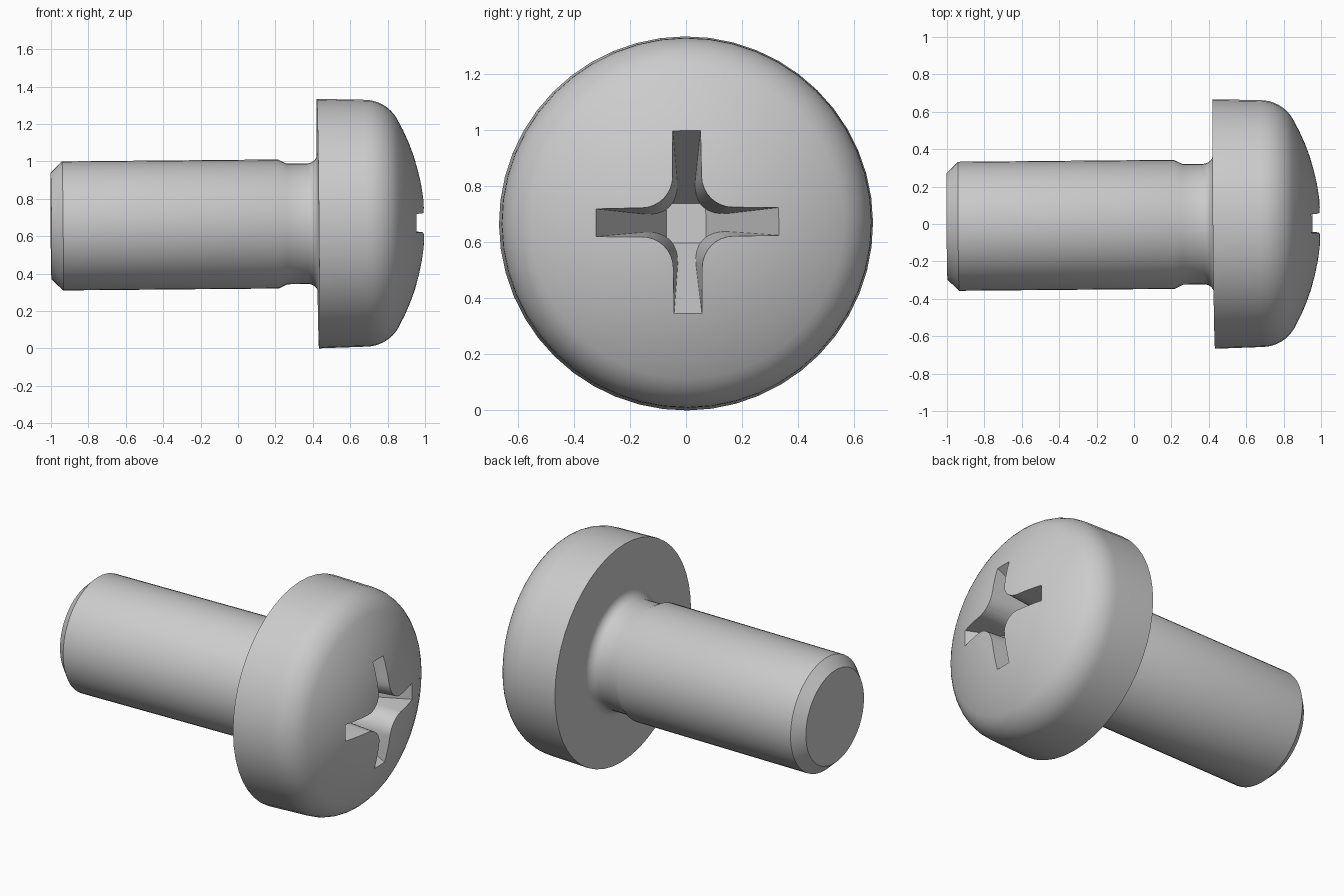
import bpy, bmesh
from math import sin, cos, pi, hypot, atan2, asin
from mathutils import Matrix, Vector

if "Cube" in bpy.data.objects:
    bpy.data.objects.remove(bpy.data.objects["Cube"])

SEGMENTS = 48


def make_object(name, bm):
    bmesh.ops.recalc_face_normals(bm, faces=bm.faces)
    mesh = bpy.data.meshes.new(name)
    bm.to_mesh(mesh)
    bm.free()
    ob = bpy.data.objects.new(name, mesh)
    bpy.context.collection.objects.link(ob)
    return ob


def lathe(name, profile):
    """Revolve (x, radius) points about the x axis."""
    bm = bmesh.new()
    vs = [bm.verts.new((x, 0, r)) for x, r in profile]
    es = [bm.edges.new(p) for p in zip(vs, vs[1:])]
    bmesh.ops.spin(bm, geom=vs + es, cent=(0, 0, 0), axis=(1, 0, 0),
                   angle=2 * pi, steps=SEGMENTS)
    bmesh.ops.remove_doubles(bm, verts=bm.verts, dist=1e-4)
    return make_object(name, bm)


def loft(name, x0, outline0, x1, outline1):
    """Capped solid between two (y, z) outlines."""
    bm = bmesh.new()
    a = [bm.verts.new((x0, y, z)) for y, z in outline0]
    b = [bm.verts.new((x1, y, z)) for y, z in outline1]
    n = len(a)
    for i in range(n):
        j = (i + 1) % n
        bm.faces.new((a[i], a[j], b[j], b[i]))
    bm.faces.new(a)
    bm.faces.new(b)
    return make_object(name, bm)


def boolean(ob, cutter, operation):
    mod = ob.modifiers.new("cut", 'BOOLEAN')
    mod.object, mod.operation, mod.solver = cutter, operation, 'EXACT'
    bpy.context.view_layer.objects.active = ob
    bpy.ops.object.modifier_apply(modifier=mod.name)
    bpy.data.objects.remove(cutter)


def cross(w, f, length=0.6, steps=8):
    """Plus-shaped outline, arm half width w, inner corners rounded."""
    quad = [(length, w)]
    for i in range(steps + 1):
        t = -pi / 2 - i * pi / 2 / steps
        quad.append((f + (f - w) * cos(t), f + (f - w) * sin(t)))
    quad.append((w, length))
    pts = []
    for c, s in ((1, 0), (0, 1), (-1, 0), (0, -1)):
        pts += [(c * y - s * z, s * y + c * z) for y, z in quad]
    return pts


def square(h):
    return [(h, h), (-h, h), (-h, -h), (h, -h)]


# shank with chamfered tip, undercut neck and fillet below the head
profile = [(-1, 0), (-1, 0.285), (-0.938, 0.345), (0.215, 0.345),
           (0.26, 0.323), (0.372, 0.322)]
for i in range(1, 7):
    t = i * pi / 12
    profile.append((0.372 + 0.055 * sin(t), 0.377 - 0.055 * cos(t)))

# pan head: straight side, rounded shoulder, shallow dome
R, rho, cx = 1.14, 0.2, -0.14
profile += [(0.427, 0.667)]
fr = 0.66 - rho
fx = cx + ((R - rho) ** 2 - fr ** 2) ** 0.5
end = atan2(fr, fx - cx)
for i in range(9):
    t = pi / 2 + (end - pi / 2) * i / 8
    profile.append((fx + rho * cos(t), fr + rho * sin(t)))
for i in range(1, 9):
    t = end * (1 - i / 8)
    profile.append((cx + R * cos(t), R * sin(t)))
screw = lathe("pan_head_screw", profile)

# tapered cross recess
recess = loft("recess_cutter", 0.45, cross(0.022, 0.14), 1.05, cross(0.055, 0.165))
taper = loft("recess_taper", 0.5, square(0.07), 1.05, square(0.382))
boolean(recess, taper, 'INTERSECT')
boolean(screw, recess, 'DIFFERENCE')

# the screw lies very slightly off the x axis
tilt = (Matrix.Rotation(0.009, 4, 'Z') @ Matrix.Rotation(-0.009, 4, 'Y')
        @ Matrix.Rotation(0.0076, 4, 'X'))
pivot = Matrix.Translation((0.2, 0, 0))
screw.data.transform(Matrix.Translation((0, -0.002, 0.665)) @ pivot @ tilt @ pivot.inverted())

bpy.ops.object.select_all(action='DESELECT')
screw.select_set(True)
bpy.context.view_layer.objects.active = screw
bpy.ops.object.shade_smooth_by_angle(angle=pi / 6)
